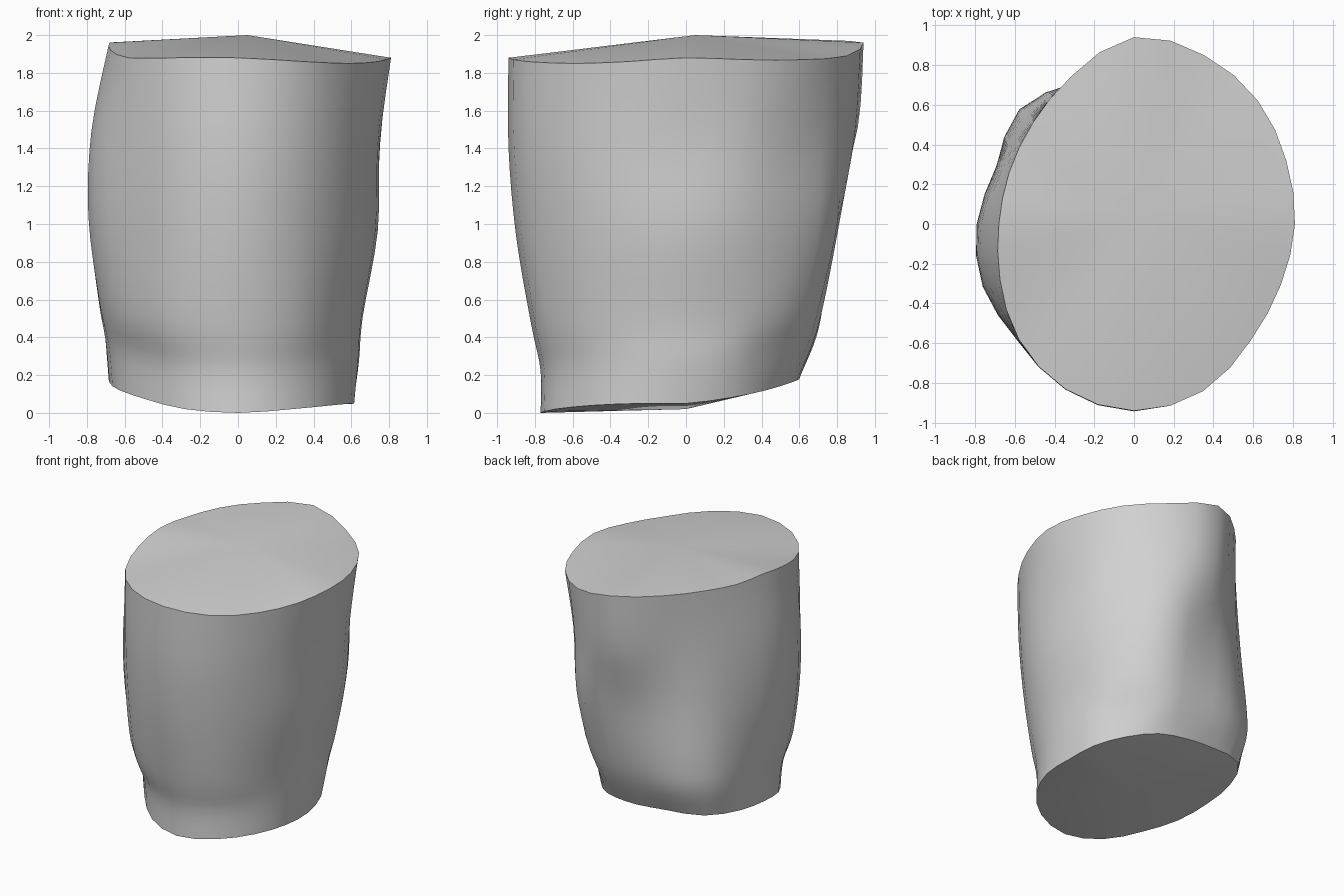
import bpy, bmesh
from math import sin, cos, tau, radians

cube = bpy.data.objects.get("Cube")
if cube:
    bpy.data.objects.remove(cube, do_unlink=True)

# Radii in hundredths, every 22.5 degrees from +x, one ring per height
rings = [
    [61, 61, 60, 60, 60, 64, 75, 72, 68, 68, 68, 73, 77, 75, 70, 65],
    [64, 65, 65, 70, 68, 74, 81, 74, 70, 70, 70, 74, 77, 75, 70, 66],
    [66, 68, 73, 77, 73, 77, 81, 75, 74, 76, 78, 81, 82, 80, 73, 68],
    [74, 76, 80, 87, 79, 77, 77, 75, 79, 82, 82, 87, 90, 86, 79, 75],
    [75, 79, 82, 89, 91, 79, 74, 73, 77, 81, 83, 90, 94, 90, 82, 77],
    [81, 83, 88, 92, 94, 81, 72, 68, 68, 73, 82, 90, 94, 91, 83, 80],
]
# Share of the height at which each ring sits
levels = [0, 0.12, 0.25, 0.5, 0.75, 1]
# Heights of the slanted lower and upper rims, in hundredths
low_rim = [5, 8, 12, 16, 18, 20, 21, 19, 16, 12, 7, 2, 0, 2, 4, 5]
high_rim = [188, 187, 187, 189, 196, 197, 197, 196,
            196, 192, 188, 188, 188, 186, 185, 186]
SUB = 4


def spline(a, b, c, d, t):
    """Smooth value between b and c."""
    return b + 0.5 * t * (c - a + t * (2*a - 5*b + 4*c - d + t * (3*(b - c) + d - a)))


def double(values):
    """Closed loop with a smooth point added between each pair."""
    n = len(values)
    out = []
    for i in range(n):
        a, b, c, d = (values[(i + k) % n] / 100 for k in (-1, 0, 1, 2))
        out += [b, spline(a, b, c, d, 0.5)]
    return out


rings = [double(r) for r in rings]
low_rim, high_rim = double(low_rim), double(high_rim)
count = len(low_rim)
last = len(rings) - 1

# Side wall: rings lofted between the two rims
bm = bmesh.new()
loops = []
for step in range(last * SUB + 1):
    gap = min(step // SUB, last - 1)
    t = step / SUB - gap
    near = [max(0, min(last, gap + k)) for k in (-1, 0, 1, 2)]
    f = spline(*(levels[n] for n in near), t)
    loop = []
    for i in range(count):
        r = spline(*(rings[n][i] for n in near), t)
        angle = tau * i / count
        z = low_rim[i] * (1 - f) + high_rim[i] * f
        loop.append(bm.verts.new((r * cos(angle), r * sin(angle), z)))
    loops.append(loop)
for lower, upper in zip(loops, loops[1:]):
    for i in range(count):
        j = (i + 1) % count
        bm.faces.new((lower[i], lower[j], upper[j], upper[i]))

# End caps: shallow fans around a raised middle point
top = bm.verts.new((0.05, 0.05, 2.0))
base = bm.verts.new((0, 0, 0.02))
for i in range(count):
    j = (i + 1) % count
    bm.faces.new((loops[-1][i], loops[-1][j], top))
    bm.faces.new((loops[0][j], loops[0][i], base))
bmesh.ops.recalc_face_normals(bm, faces=bm.faces[:])

mesh = bpy.data.meshes.new("stump_body")
bm.to_mesh(mesh)
bm.free()
body = bpy.data.objects.new("stump_body", mesh)
bpy.context.collection.objects.link(body)

# One plain grey
grey = bpy.data.materials.new("plain_grey")
grey.use_nodes = True
colour = (0.64, 0.64, 0.64, 1)
grey.diffuse_color = colour
grey.node_tree.nodes["Principled BSDF"].inputs["Base Color"].default_value = colour
mesh.materials.append(grey)

# Smooth wall with crisp rims
bpy.ops.object.select_all(action="DESELECT")
body.select_set(True)
bpy.context.view_layer.objects.active = body
bpy.ops.object.shade_smooth_by_angle(angle=radians(40))
